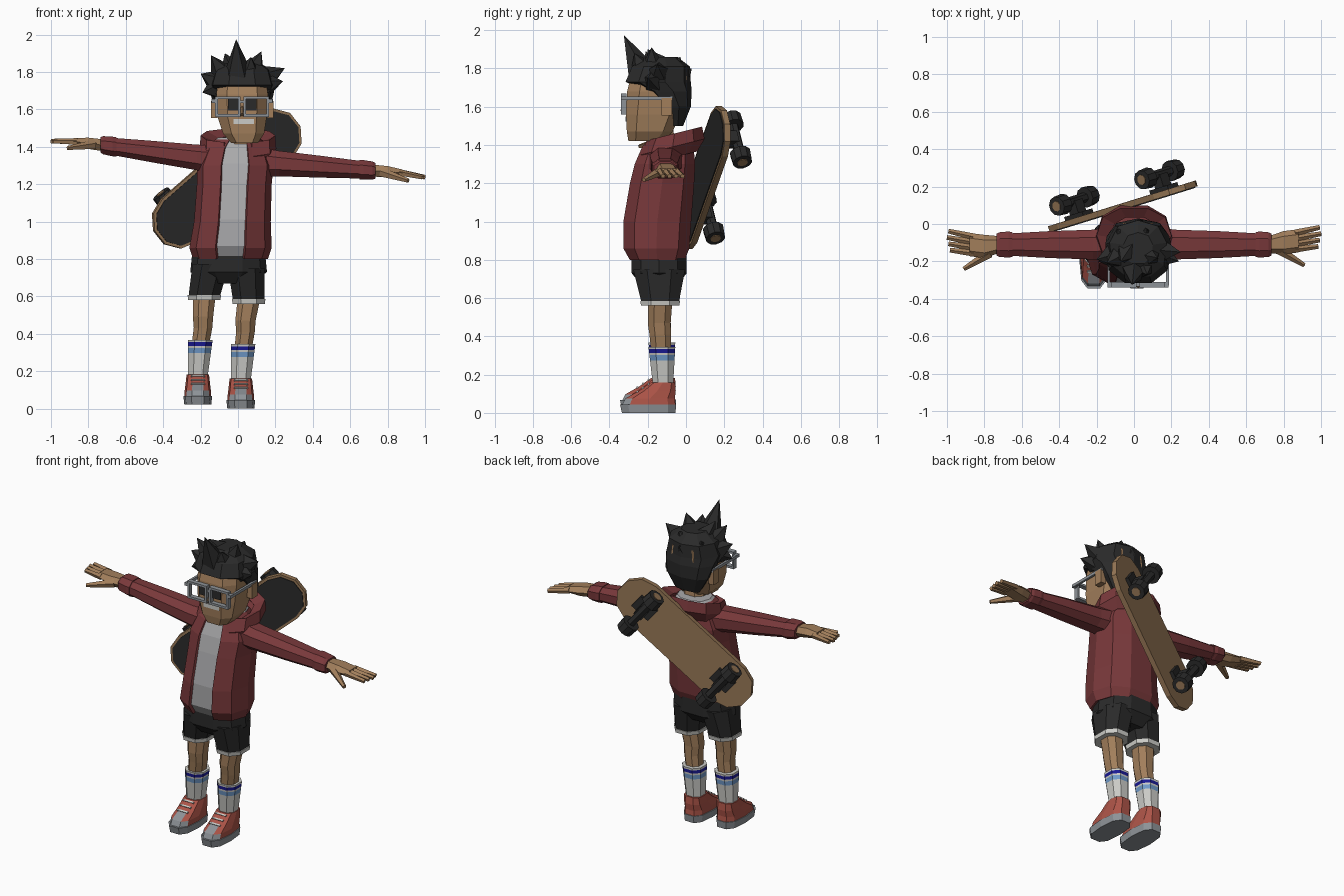
import bpy, bmesh, math
from math import cos, sin, pi
from mathutils import Vector, Matrix

if "Cube" in bpy.data.objects:
    bpy.data.objects.remove(bpy.data.objects["Cube"])


def material(name, r, g, b):
    m = bpy.data.materials.new(name)
    m.use_nodes = True
    m.diffuse_color = (r, g, b, 1)
    m.node_tree.nodes["Principled BSDF"].inputs["Base Color"].default_value = (r, g, b, 1)
    return m


skin = material("skin tan", .36, .21, .105)
black = material("soft black", .023, .023, .023)
red = material("jacket red", .19, .04, .043)
grey = material("shirt grey", .4, .4, .41)
white = material("sock white", .6, .6, .57)
navy = material("navy blue", .01, .01, .3)
blue = material("sky blue", .16, .32, .58)
coral = material("shoe red", .42, .09, .065)
wood = material("deck wood", .3, .18, .09)
steel = material("steel grey", .27, .29, .31)


def finish(name, bm, mats, rule=None, matrix=None):
    """Turn a bmesh into an object, colouring faces with an optional rule."""
    bmesh.ops.recalc_face_normals(bm, faces=bm.faces)
    if rule:
        for f in bm.faces:
            f.material_index = rule(f.calc_center_median())
    mesh = bpy.data.meshes.new(name)
    bm.to_mesh(mesh)
    bm.free()
    for m in mats if isinstance(mats, list) else [mats]:
        mesh.materials.append(m)
    ob = bpy.data.objects.new(name, mesh)
    bpy.context.collection.objects.link(ob)
    if matrix:
        ob.matrix_world = matrix
    return ob


def loft(name, rings, mats, sides=8, power=.85, axis="z", open_front=False, tilt=0, rule=None):
    """Skin rings of (position, centre, centre, radius, radius) along an axis."""
    bm = bmesh.new()
    loops = []
    for pos, c1, c2, r1, r2 in rings:
        loop = []
        for i in range(sides):
            a = -pi / 2 + (i + .5) * 2 * pi / sides
            u = math.copysign(abs(cos(a)) ** power, cos(a)) * r1
            v = math.copysign(abs(sin(a)) ** power, sin(a)) * r2
            p = (c1 + u, c2 + v, pos + tilt * v) if axis == "z" else (pos, c1 + u, c2 + v)
            loop.append(bm.verts.new(p))
        loops.append(loop)
    for low, high in zip(loops, loops[1:]):
        for i in range(sides - open_front):
            j = (i + 1) % sides
            bm.faces.new((low[i], low[j], high[j], high[i]))
    if not open_front:
        bm.faces.new(loops[0])
        bm.faces.new(loops[-1])
    return finish(name, bm, mats, rule)


def rod(name, a, b, r1, r2, mat, sides=5, matrix=None):
    """Cone or cylinder from a to b."""
    a, b = Vector(a), Vector(b)
    bm = bmesh.new()
    turn = (b - a).to_track_quat("Z", "Y").to_matrix().to_4x4()
    bmesh.ops.create_cone(bm, cap_ends=True, segments=sides, radius1=r1, radius2=r2,
                          depth=(b - a).length, matrix=Matrix.Translation((a + b) / 2) @ turn)
    return finish(name, bm, mat, matrix=matrix)


def box(name, centre, size, mat, tilt=0, matrix=None):
    bm = bmesh.new()
    bmesh.ops.create_cube(bm, size=1, matrix=Matrix.Translation(centre)
                          @ Matrix.Rotation(tilt, 4, "X") @ Matrix.Diagonal((*size, 1)))
    return finish(name, bm, mat, matrix=matrix)


def thicken(ob, amount):
    mod = ob.modifiers.new("thickness", "SOLIDIFY")
    mod.thickness = amount
    mod.offset = -1


# Torso: open jacket over a shirt
torso = [(.80, -.04, -.15, .2, .15), (.86, -.04, -.155, .22, .18), (1, -.03, -.15, .205, .185),
         (1.2, -.02, -.125, .2, .175), (1.3, -.015, -.11, .205, .165),
         (1.39, -.01, -.095, .17, .14), (1.44, 0, -.09, .12, .1)]
thicken(loft("jacket", torso, red, sides=10, open_front=True), .02)
loft("shirt", [(z + .01, x, y, a - .014, b - .014) for z, x, y, a, b in torso], grey, sides=10)
hood = [(1.33, -.005, -.085, .17, .15), (1.39, 0, -.07, .205, .175),
        (1.46, 0, -.06, .2, .15), (1.43, .005, -.07, .13, .11)]
thicken(loft("hood", hood, red, sides=10, open_front=True, tilt=.25), .02)

# Arms and hands
for side, word, base, slope, shift in ((1, "left", 1.31, -.075, 0), (-1, "right", 1.343, .13, -.02)):
    def height(x):
        return base + slope * (x - .22)

    def arm_part(name, rows, mat, sides=8):
        rings = [(side * x, y, height(x) + dz, a, b) for x, y, dz, a, b in rows]
        loft(word + "_" + name, rings, mat, sides=sides, axis="x")

    arm_part("sleeve", [(.1, -.1, 0, .09, .085), (.22, -.11, 0, .085, .073), (.45, -.11, 0, .077, .062),
                        (.66, -.11, 0, .064, .05)], red)
    arm_part("cuff", [(.65, -.11, 0, .07, .055), (.67, -.11, 0, .075, .056),
                      (.72, -.11, 0, .07, .052), (.735, -.11, 0, .062, .044)], red)
    y = -.1 + shift
    arm_part("palm", [(.72, -.11, 0, .045, .036), (.8, y, 0, .062, .034), (.88, y + .01, 0, .062, .02)],
             skin, sides=6)
    for i in range(4):
        root = (side * .86, y + .052 - i * .029, height(.86))
        tip = (side * (1 - .008 * abs(i - 1)), y + .082 - i * .034, height(1) - .015)
        rod(f"{word}_finger_{i + 1}", root, tip, .019, .013, skin)
    rod(word + "_thumb", (side * .77, y - .035, height(.78) - .005),
        (side * .91, y - .12, height(.91) - .04), .027, .012, skin)

# Shorts, legs, socks and shoes
loft("shorts_seat", [(.67, -.05, -.14, .12, .1), (.73, -.05, -.14, .205, .15),
                     (.83, -.05, -.14, .195, .15)], black, sides=10)
for word, hip, hem, knee, ankle, lift in (("left", .045, .057, .04, .015, 0),
                                          ("right", -.145, -.18, -.187, -.215, .022)):
    def leg_part(name, rows, mats, sides=8, rule=None, power=.85):
        rings = [(z + lift, *rest) for z, *rest in rows]
        return loft(word + "_" + name, rings, mats, sides=sides, rule=rule, power=power)

    leg_part("shorts_leg", [(.58, hem, -.135, .09, .105), (.75, hip, -.14, .105, .145)], black)
    leg_part("shorts_hem", [(.56, hem, -.135, .092, .107), (.585, hem, -.135, .096, .111)], white)
    shin = (knee + ankle) / 2
    leg_part("leg", [(.32, shin, -.13, .05, .055), (.41, knee, -.135, .053, .06),
                     (.47, knee, -.14, .058, .064), (.58, hem, -.135, .064, .068)], skin)
    heights = (.14, .2, .275, .302, .313, .333, .345)
    bands = {2: 2, 4: 1}

    def stripe(c):
        z = c.z - lift
        return 2 if .28 < z < .3 else 1 if .315 < z < .33 else 0

    rings = []
    for z in heights:
        t = (z - heights[0]) / (heights[-1] - heights[0])
        rings.append((z, ankle + (shin - ankle) * t, -.12 - .006 * t, .055 + .015 * t, .056 + .019 * t))
    leg_part("sock", rings, [white, navy, blue], rule=stripe)
    leg_part("shoe_sole", [(0, ankle, -.195, .072, .145), (.045, ankle, -.198, .077, .152)],
             steel, sides=10, power=.7)
    leg_part("shoe", [(.04, ankle, -.195, .072, .145), (.075, ankle, -.188, .07, .134),
                      (.115, ankle, -.15, .065, .1), (.16, ankle, -.12, .06, .065)],
             [coral, steel], sides=10, power=.7, rule=lambda c: int(c.y < -.27))
    for i in range(3):
        box(f"{word}_lace_{i + 1}", (ankle, -.255 + i * .03, .111 + lift + i * .02),
            (.075, .01, .009), white, tilt=.6)

# Head and face
middle = .022
loft("neck", [(1.34, .01, -.12, .08, .08), (1.5, middle, -.14, .075, .075)], skin)
loft("head", [(1.42, .035, -.21, .075, .095), (1.47, .03, -.19, .115, .125), (1.56, middle, -.17, .138, .15),
              (1.68, middle, -.15, .145, .165), (1.78, middle, -.14, .13, .15)], skin, power=.6)
rod("nose", (middle, -.3, 1.62), (middle, -.325, 1.57), .008, .022, skin, sides=4)
box("smile", (.03, -.312, 1.535), (.11, .008, .026), white)
for s, word in ((1, "left"), (-1, "right")):
    box(word + "_ear", (middle + s * .15, -.1, 1.6), (.035, .055, .09), skin)
    box(word + "_eye", (middle + s * .047, -.315, 1.625), (.058, .008, .06), black)
    rim = middle + s * .076
    for end in (1, -1):
        box(word + "_rim_bar", (rim, -.325, 1.615 + end * .048), (.135, .03, .014), steel)
        box(word + "_rim_post", (rim + end * .061, -.325, 1.615), (.014, .03, .1), steel)
    box(word + "_temple", (middle + s * .157, -.2, 1.645), (.014, .26, .018), steel)
    box(word + "_hinge", (middle + s * .148, -.325, 1.645), (.03, .03, .02), steel)
box("glasses_bridge", (middle, -.325, 1.64), (.04, .02, .014), steel)

# Hair: a cap with spikes
loft("hair_cap", [(1.5, middle, -.05, .09, .035), (1.6, middle, -.055, .15, .08),
                  (1.68, middle, -.095, .17, .125), (1.73, middle, -.15, .178, .175),
                  (1.81, middle, -.135, .155, .155), (1.86, middle, -.13, .08, .085)], black, sides=9)
spikes = [(0, -.23, 1.77, -.01, -.325, 1.975), (-.07, -.17, 1.77, -.145, -.21, 1.89),
          (-.03, -.14, 1.8, -.07, -.2, 1.9), (-.1, -.16, 1.74, -.2, -.19, 1.79),
          (-.1, -.17, 1.72, -.19, -.2, 1.69), (.07, -.17, 1.78, .125, -.18, 1.91),
          (.05, -.22, 1.78, .07, -.27, 1.88), (.13, -.14, 1.76, .25, -.15, 1.82),
          (.13, -.16, 1.73, .24, -.2, 1.75), (.05, -.07, 1.78, .07, -.03, 1.86),
          (-.05, -.07, 1.77, -.09, -.03, 1.83), (.02, -.05, 1.72, .03, .03, 1.8)]
for i, (x, y, z, *tip) in enumerate(spikes):
    rod(f"hair_spike_{i + 1}", (x, y, z), tip, .085, 0, black)

# Skateboard slung across the back
along = Vector((.733, .227, .64)).normalized()
out = Vector((-.3, .954, 0))
out = (out - along * out.dot(along)).normalized()
across = out.cross(along)
board = Matrix((along, across, out)).transposed().to_4x4()
board.translation = (-.06, .095, 1.23)


def plank(name, scale, bottom, top, mat):
    bm = bmesh.new()
    outline = []
    for end in (1, -1):
        for i in range(6):
            a = end * pi / 2 - pi / 2 - pi / 2 + pi * i / 5 + (pi if end < 0 else 0) * 2
            a = -pi / 2 + pi * i / 5 + (pi if end < 0 else 0)
            outline.append(bm.verts.new((end * .35 + cos(a) * .15 * scale, sin(a) * .15 * scale, bottom)))
    face = bm.faces.new(outline)
    new = bmesh.ops.extrude_face_region(bm, geom=[face])["geom"]
    moved = [v for v in new if isinstance(v, bmesh.types.BMVert)]
    bmesh.ops.translate(bm, verts=moved, vec=(0, 0, top - bottom))
    finish(name, bm, mat, matrix=board)


plank("board_deck", 1, -.016, .016, wood)
plank("board_grip", .9, -.021, -.015, black)
for end, word in ((1, "upper"), (-1, "lower")):
    x = end * .31
    box(word + "_truck_base", (x, 0, .025), (.13, .09, .025), black, matrix=board)
    box(word + "_truck_post", (x, 0, .065), (.06, .07, .08), black, matrix=board)
    rod(word + "_truck_axle", (x, -.12, .105), (x, .12, .105), .027, .027, black, 6, board)
    for s in (1, -1):
        rod(word + "_wheel", (x, s * .09, .105), (x, s * .155, .105), .056, .052, black, 10, board)
        rod(word + "_wheel_hub", (x, s * .1, .105), (x, s * .159, .105), .03, .028, wood, 8, board)
